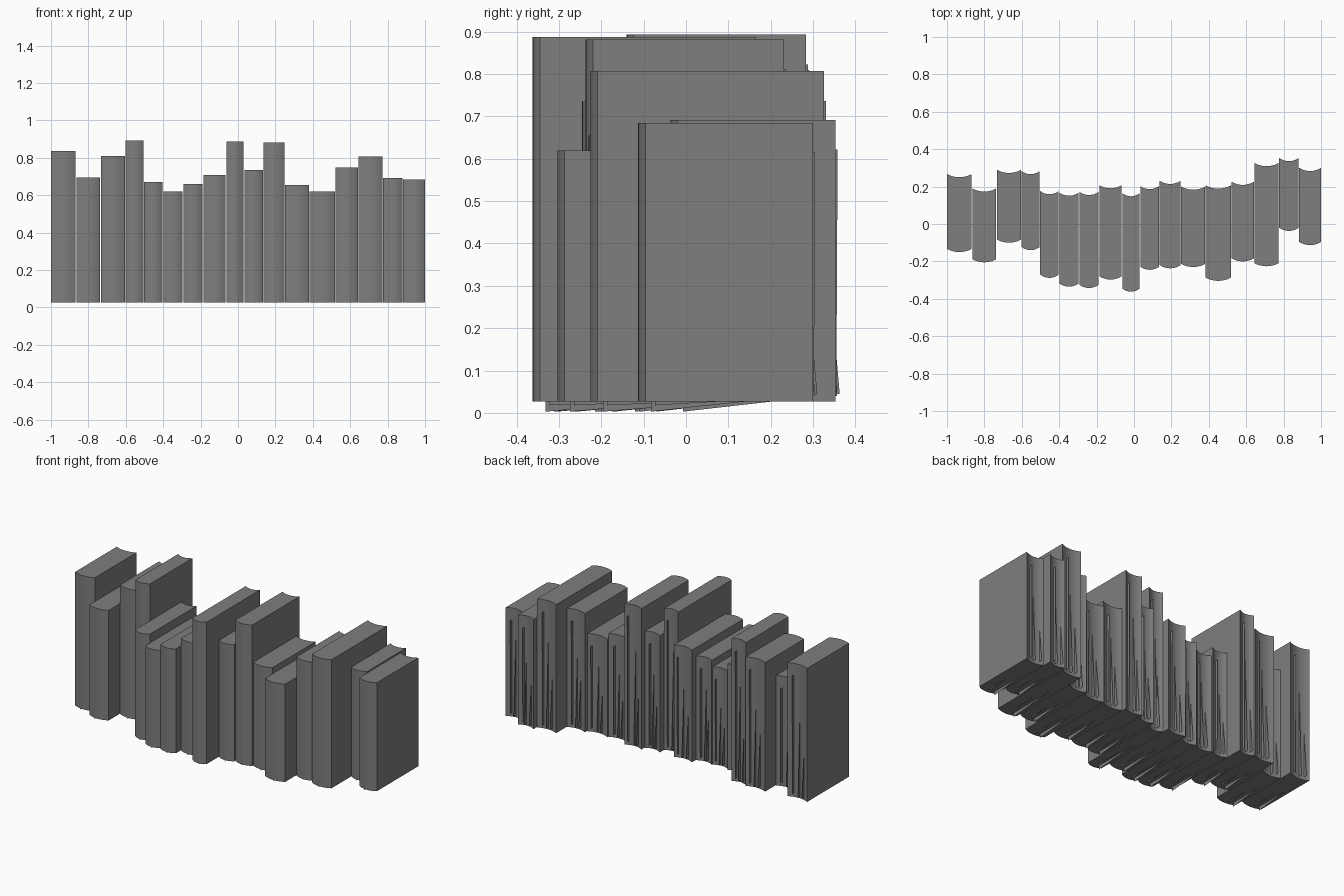
import bpy, bmesh, math, random

cube = bpy.data.objects.get("Cube")
if cube:
    bpy.data.objects.remove(cube)
random.seed(4)

grey = bpy.data.materials.new("book_grey")
grey.use_nodes = True
colour = (0.21, 0.21, 0.21, 1)
grey.diffuse_color = colour
grey.node_tree.nodes["Principled BSDF"].inputs["Base Color"].default_value = colour

BASE = 0.027
BULGE = 0.017
GAP = 0.0015
STEPS = 8

# one book per row: right edge, spine front, fore-edge back, top
BOOKS = [
    (-0.866, -0.15, 0.267, 0.837), (-0.735, -0.205, 0.19, 0.695),
    (-0.602, -0.1, 0.29, 0.81), (-0.503, -0.14, 0.283, 0.893),
    (-0.401, -0.288, 0.176, 0.671), (-0.294, -0.335, 0.168, 0.62),
    (-0.187, -0.342, 0.172, 0.66), (-0.064, -0.297, 0.208, 0.708),
    (0.032, -0.362, 0.165, 0.888), (0.136, -0.245, 0.203, 0.735),
    (0.251, -0.237, 0.231, 0.882), (0.382, -0.23, 0.2, 0.655),
    (0.519, -0.304, 0.206, 0.62), (0.642, -0.2, 0.226, 0.747),
    (0.775, -0.226, 0.326, 0.807), (0.882, -0.037, 0.353, 0.692),
    (1.0, -0.113, 0.3, 0.685),
]


def finish(bm, name):
    mesh = bpy.data.meshes.new(name)
    bm.to_mesh(mesh)
    bm.free()
    mesh.materials.append(grey)
    ob = bpy.data.objects.new(name, mesh)
    bpy.context.collection.objects.link(ob)
    return ob


def arc(x0, x1, y, bulge):
    """Shallow arc from x0 to x1 that leaves y by -bulge in the middle."""
    pts = []
    for i in range(STEPS + 1):
        t = i / STEPS
        pts.append((x0 + (x1 - x0) * t, y - bulge * math.sin(math.pi * t) ** 0.8))
    return pts


def book(name, x0, x1, front, back, top):
    # rounded spine in front, hollow fore-edge behind
    profile = arc(x0, x1, front + BULGE, BULGE) + arc(x1, x0, back, BULGE)
    bm = bmesh.new()
    face = bm.faces.new([bm.verts.new((x, y, BASE)) for x, y in profile])
    out = bmesh.ops.extrude_face_region(bm, geom=[face])
    verts = [g for g in out["geom"] if isinstance(g, bmesh.types.BMVert)]
    bmesh.ops.translate(bm, verts=verts, vec=(0, 0, top - BASE))
    bmesh.ops.recalc_face_normals(bm, faces=bm.faces)
    ob = finish(bm, name)
    bpy.ops.object.select_all(action="DESELECT")
    ob.select_set(True)
    bpy.context.view_layer.objects.active = ob
    bpy.ops.object.shade_smooth_by_angle(angle=math.radians(35))


def loose_pages(name, x0, x1, front, back, top):
    # thin leaves that slip out at the fore-edge and the foot
    bm = bmesh.new()
    tilted = [(front + 0.03, 0.003), (back + 0.01, 0.045),
              (back - 0.035, top * 0.8), (front + 0.05, top * 0.8)]
    slack = [(front + 0.04, 0.018), (back + 0.004, 0.04),
             (back - 0.02, top * 0.85), (front + 0.05, top * 0.85)]
    upright = [(front + 0.05, 0.05), (back + 0.002, 0.05),
               (back + 0.005, top - 0.07), (front + 0.05, top - 0.07)]
    for leaf, t in zip((tilted, slack, upright), (0.25, 0.5, 0.75)):
        x = x0 + (x1 - x0) * (t + random.uniform(-0.08, 0.08))
        bm.faces.new([bm.verts.new((x, y, z)) for y, z in leaf])
    finish(bm, name)


left = -1.0
for n, (right, front, back, top) in enumerate(BOOKS, 1):
    span = (left + GAP * (n > 1), right - GAP * (n < len(BOOKS)))
    book(f"book_{n}", *span, front, back, top)
    loose_pages(f"loose_pages_{n}", *span, front, back, top)
    left = right
